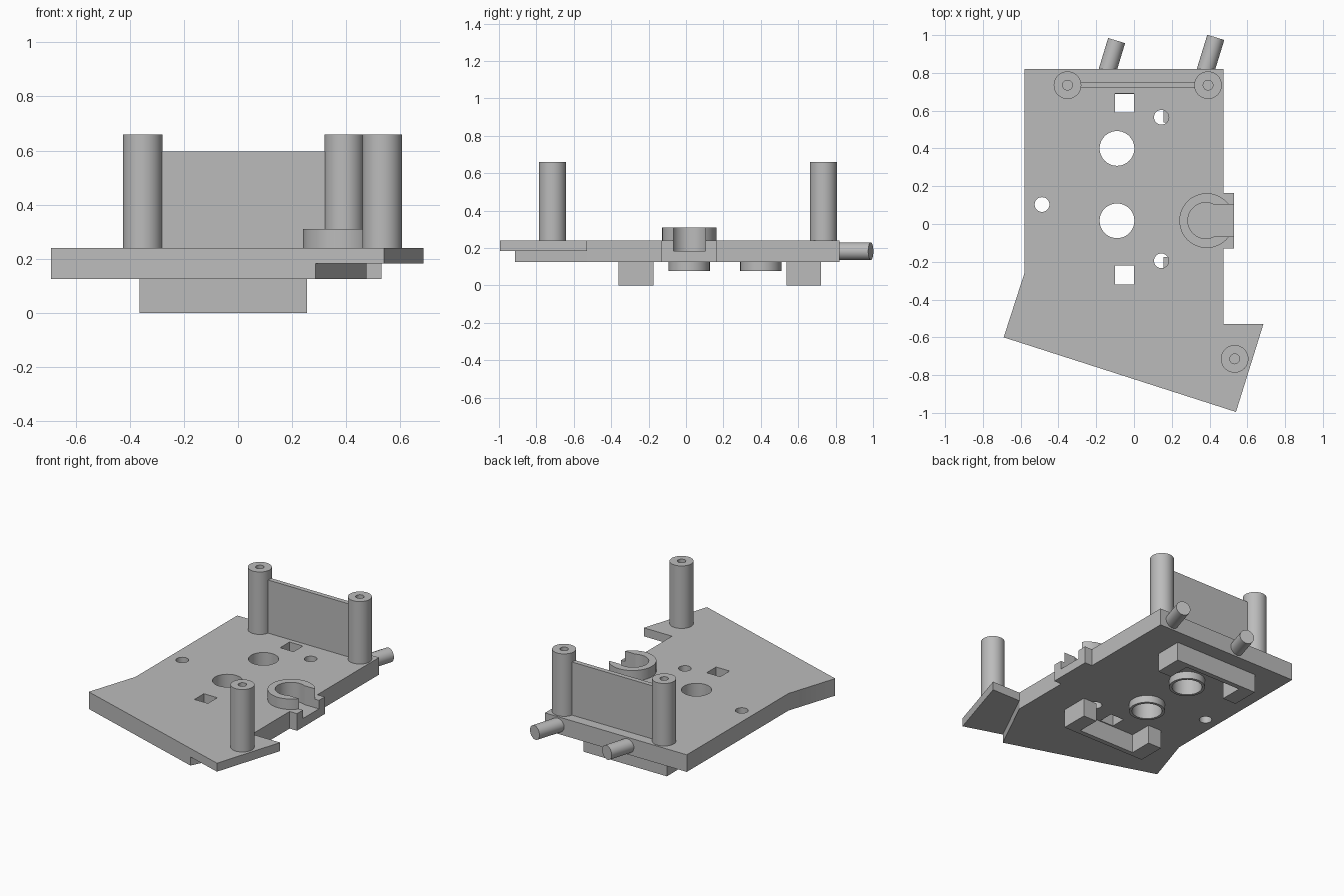
import bpy, bmesh, math
from mathutils import Vector

if "Cube" in bpy.data.objects:
    bpy.data.objects.remove(bpy.data.objects["Cube"])

grey = bpy.data.materials.new("plain grey")
grey.diffuse_color = (0.5, 0.5, 0.5, 1)
grey.use_nodes = True
grey.node_tree.nodes["Principled BSDF"].inputs["Base Color"].default_value = grey.diffuse_color


def prism(name, pts, z0, z1):
    """Extrude a flat outline from z0 up to z1."""
    bm = bmesh.new()
    face = bm.faces.new([bm.verts.new((x, y, z0)) for x, y in pts])
    top = bmesh.ops.extrude_face_region(bm, geom=[face])["geom"]
    bmesh.ops.translate(bm, vec=(0, 0, z1 - z0),
                        verts=[v for v in top if isinstance(v, bmesh.types.BMVert)])
    bmesh.ops.recalc_face_normals(bm, faces=bm.faces)
    me = bpy.data.meshes.new(name)
    bm.to_mesh(me)
    bm.free()
    me.materials.append(grey)
    ob = bpy.data.objects.new(name, me)
    bpy.context.collection.objects.link(ob)
    return ob


def box(name, x0, x1, y0, y1, z0, z1):
    return prism(name, [(x0, y0), (x1, y0), (x1, y1), (x0, y1)], z0, z1)


def disc(name, x, y, r, z0, z1, n=48):
    ring = [(x + r * math.cos(2 * math.pi * i / n), y + r * math.sin(2 * math.pi * i / n))
            for i in range(n)]
    return prism(name, ring, z0, z1)


def combine(ob, tool, op):
    """Apply a boolean and remove the helper."""
    mod = ob.modifiers.new("bool", "BOOLEAN")
    mod.operation, mod.solver, mod.object = op, "EXACT", tool
    bpy.context.view_layer.objects.active = ob
    bpy.ops.object.modifier_apply(modifier=mod.name)
    bpy.data.objects.remove(tool)


def cut(ob, tool):
    combine(ob, tool, "DIFFERENCE")


BOT, TOP = 0.125, 0.24

# Base plate with side tab and angled front
plate = prism("base_plate", [
    (-0.58, 0.82), (-0.58, -0.26), (-0.69, -0.60), (0.54, -0.995), (0.685, -0.53),
    (0.475, -0.53), (0.475, -0.13), (0.53, -0.13), (0.53, 0.165), (0.475, 0.165),
    (0.475, 0.82)], BOT, TOP)

# Thinner front right corner
cut(plate, prism("step_cutter", [(0.19, -1.107), (0.8, -1.107), (0.8, -0.52), (0.48, -0.52)],
                 0.0, 0.183))

# Open clip ring above the tab, with its pocket
combine(plate, disc("ring", 0.385, 0.018, 0.145, 0.21, 0.31), "UNION")
cut(plate, disc("pocket_cutter", 0.38, 0.018, 0.095, 0.183, 0.5))
cut(plate, box("slot_cutter", 0.38, 0.7, -0.067, 0.103, 0.183, 0.5))

# Through holes: large, small and square
for y in (0.40, 0.017):
    cut(plate, disc("hole_cutter", -0.09, y, 0.092, 0, 0.5))
for x, y in ((0.145, 0.565), (0.145, -0.195), (-0.487, 0.103)):
    cut(plate, disc("hole_cutter", x, y, 0.039, 0, 0.5, 32))
for y in (0.59, -0.32):
    cut(plate, box("hole_cutter", -0.10, 0.0, y, y + 0.10, 0, 0.5))

# Collars under the large holes
for i, y in enumerate((0.40, 0.017)):
    collar = disc(f"collar_{i}", -0.09, y, 0.11, 0.077, BOT)
    cut(collar, disc("bore_cutter", -0.09, y, 0.092, 0, 0.3))

# Tall hollow posts
for i, (x, y) in enumerate(((-0.352, 0.735), (0.392, 0.735), (0.533, -0.714))):
    post = disc(f"post_{i}", x, y, 0.073, TOP, 0.66)
    cut(post, disc("bore_cutter", x, y, 0.026, 0.42, 0.8, 24))

# Thin wall between the rear posts
box("rear_wall", -0.281, 0.321, 0.72, 0.752, TOP, 0.597)

# Channel brackets underneath, hooks pointing to the middle
for name, y, s in (("front_bracket", -0.36, 1), ("rear_bracket", 0.722, -1)):
    prism(name, [(-0.363, y), (0.255, y), (0.255, y + s * 0.185), (0.155, y + s * 0.185),
                 (0.155, y + s * 0.033), (-0.263, y + s * 0.033),
                 (-0.263, y + s * 0.185), (-0.363, y + s * 0.185)], 0.0, BOT)

# Slanted pegs at the rear edge
for i, (base, tip) in enumerate((((-0.147, 0.79), (-0.092, 0.971)),
                                 ((0.372, 0.79), (0.433, 0.988)))):
    a, b = Vector((*base, 0.183)), Vector((*tip, 0.183))
    peg = disc(f"peg_{i}", 0, 0, 0.047, 0, (b - a).length, 32)
    peg.location = a
    peg.rotation_euler = (b - a).to_track_quat("Z", "Y").to_euler()

# Smooth the round walls, keep edges sharp
bpy.ops.object.select_all(action="SELECT")
bpy.context.view_layer.objects.active = plate
bpy.ops.object.shade_smooth_by_angle(angle=math.radians(20))
